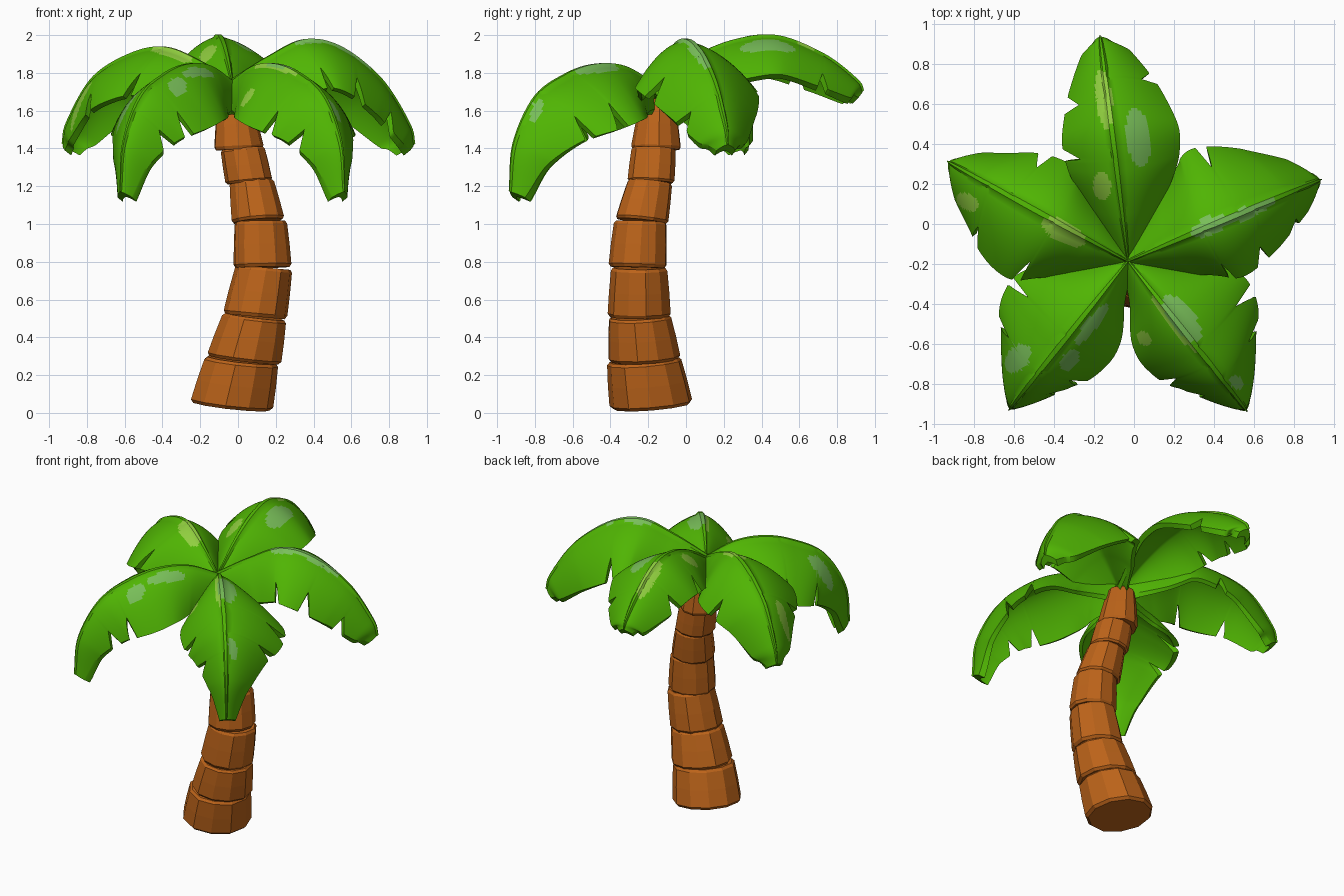
import bpy, bmesh, math, random
from mathutils import Vector

if "Cube" in bpy.data.objects:
    bpy.data.objects.remove(bpy.data.objects["Cube"])

random.seed(4)


def material(name, rgb):
    m = bpy.data.materials.new(name)
    m.diffuse_color = (*rgb, 1)
    m.use_nodes = True
    m.node_tree.nodes["Principled BSDF"].inputs["Base Color"].default_value = m.diffuse_color
    return m


GREEN = material("leaf green", (0.08, 0.46, 0.001))
PALE = material("pale leaf spot", (0.19, 0.52, 0.10))
LIME = material("lime leaf spot", (0.28, 0.62, 0.05))
BROWN = material("bark brown", (0.50, 0.125, 0.010))


def loft(name, rings, mats, pick=None):
    """Skin closed rings, cap both ends; pick(centre, column) chooses the colour."""
    bm = bmesh.new()
    rows = [[bm.verts.new(p) for p in r] for r in rings]
    n = len(rows[0])
    for a, b in zip(rows, rows[1:]):
        for j in range(n):
            f = bm.faces.new((a[j], a[(j + 1) % n], b[(j + 1) % n], b[j]))
            if pick:
                f.material_index = pick(f.calc_center_median(), j)
    bm.faces.new(rows[0][::-1])
    bm.faces.new(rows[-1])
    me = bpy.data.meshes.new(name)
    bm.to_mesh(me)
    bm.free()
    ob = bpy.data.objects.new(name, me)
    bpy.context.collection.objects.link(ob)
    for m in mats:
        me.materials.append(m)
    return ob


# Trunk: stacked, leaning faceted drums (bottom centre, radius, top centre, radius)
SEGMENTS = [
    ((-.035, -.180, .035), .224, (.02, -.22, .28), .198),
    ((.033, -.22, .28), .198, (.09, -.245, .51), .168),
    ((.09, -.25, .51), .170, (.138, -.25, .77), .150),
    ((.13, -.255, .77), .154, (.12, -.24, 1.015), .138),
    ((.105, -.235, 1.015), .144, (.07, -.19, 1.225), .120),
    ((.06, -.185, 1.22), .128, (.025, -.17, 1.40), .120),
    ((.005, -.16, 1.395), .136, (-.02, -.15, 1.66), .092),
]
for i, (b, rb, t, rt) in enumerate(SEGMENTS):
    b, t = Vector(b), Vector(t)
    d = t - b
    axis = Vector((d.x * .5, d.y * .5, d.z)).normalized()
    ax = Vector((0, 1, 0)).cross(axis).normalized()
    ay = axis.cross(ax)
    jit = [random.uniform(.97, 1.03) for _ in range(11)]
    rings = []
    for h, k in ((0, .92), (.07, 1), (.5, 1.01), (.94, 1), (1, .93)):
        r = (rb + (rt - rb) * h) * k
        ring = []
        for j in range(11):
            a = math.tau * j / 11 + i * .4
            ring.append(b + d * h + (ax * math.cos(a) + ay * math.sin(a)) * r * jit[j])
        rings.append(ring)
    loft(f"trunk_segment_{i + 1}", rings, [BROWN])


def curve(vals, u):
    """Catmull-Rom through evenly spaced values."""
    x = min(max(u, 0), 1) * (len(vals) - 1)
    i = min(int(x), len(vals) - 2)
    f = x - i
    p1, p2 = vals[i], vals[i + 1]
    p0 = vals[i - 1] if i else 2 * p1 - p2
    p3 = vals[i + 2] if i + 2 < len(vals) else 2 * p2 - p1
    return .5 * (2 * p1 + (p2 - p0) * f + (2 * p0 - 5 * p1 + 4 * p2 - p3) * f * f
                 + (3 * p1 - p0 - 3 * p2 + p3) * f ** 3)


CENTRE = Vector((-.03, -.185, 0))
REACH = [0, .2, .4, .6, .82, .97, 1]
WIDTH = [.22, .66, .96, 1, .76, .42, .16]
DROOP = [.5, .9, 1, 1, .86, .52, .2]
HALF = [.04, .09] + [.15 + .05 * k for k in range(18)]
VS = [-v for v in reversed(HALF)] + HALF
ROWS, THICK = 120, .052


def frond(name, tip, heights, left, right, droop, cuts_l, cuts_r, spots):
    out = Vector((*tip, 0)) - CENTRE
    along = out.normalized()
    side = Vector((-along.y, along.x, 0))

    def ridge(u):
        return CENTRE + out * curve(REACH, u) + Vector((0, 0, curve(heights, u)))

    def edge(u, cuts):
        # torn notches: sharp on one side, sloping on the other
        return min([1] + [1 - .33 * (1 - (u - c) / .05) for c in cuts if c <= u < c + .05])

    rings = []
    for i in range(ROWS + 1):
        u = i / ROWS
        t = ridge(min(u + .01, 1)) - ridge(max(u - .01, 0))
        up = t.cross(side).normalized()
        up = (up + Vector((0, 0, .5))).normalized()
        top, under = [], []
        for v in VS:
            v *= edge(u, cuts_l if v > 0 else cuts_r)

            def at(q):
                w = (left if q > 0 else right) * curve(WIDTH, u)
                dz = droop * curve(DROOP, u) * (.3 * abs(q) + .7 * q * q)
                return ridge(u) + side * q * w - up * dz
            rib = .012 if abs(v) < .06 else 0
            top.append(at(v) + up * rib)
            under.append(at(v * .91) - up * THICK)
        rings.append(under + top[::-1])

    def pick(c, j):
        if len(VS) <= j < 2 * len(VS) - 1:
            for x, y, ln, wd, m in spots:
                d = Vector((c.x - x, c.y - y, 0))
                if (d.dot(along) / ln) ** 2 + (d.dot(side) / wd) ** 2 < 1:
                    return m
        return 0

    ob = loft(name, rings, [GREEN, PALE, LIME], pick)
    bpy.ops.object.select_all(action='DESELECT')
    ob.select_set(True)
    bpy.context.view_layer.objects.active = ob
    bpy.ops.object.shade_smooth_by_angle(angle=math.radians(32))


# Fronds: tip, ridge heights, half widths, droop, notches, spots (x, y, length, width, colour)
frond("back_frond", (-.17, .935), [1.74, 1.88, 1.97, 1.99, 1.89, 1.76, 1.70],
      .25, .33, .20, (.38, .60), (.66,),
      [(-.15, .62, .15, .04, 2), (.02, .43, .15, .06, 1), (-.16, .19, .07, .045, 2)])
frond("right_frond", (.93, .22), [1.76, 1.88, 1.97, 1.93, 1.76, 1.53, 1.42],
      .385, .29, .25, (.48,), (.32, .54, .72),
      [(.38, -.01, .10, .045, 1), (.57, .06, .15, .03, 1)])
frond("front_right_frond", (.56, -.93), [1.75, 1.83, 1.84, 1.79, 1.67, 1.43, 1.17],
      .40, .26, .29, (.48, .64), (.56, .72),
      [(.24, -.47, .14, .06, 1), (.2, -.5, .18, .022, 2), (.05, -.57, .04, .03, 2),
       (.51, -.79, .04, .03, 1)])
frond("front_left_frond", (-.62, -.925), [1.75, 1.83, 1.84, 1.79, 1.67, 1.43, 1.17],
      .24, .39, .29, (.6, .72), (.42, .62),
      [(-.58, -.67, .08, .055, 1), (-.21, -.5, .13, .03, 1), (-.32, -.68, .06, .04, 1)])
frond("left_frond", (-.925, .31), [1.75, 1.86, 1.93, 1.895, 1.77, 1.54, 1.42],
      .36, .28, .25, (.34, .62), (.53,),
      [(-.35, -.04, .12, .055, 2), (-.83, .11, .06, .04, 2)])
